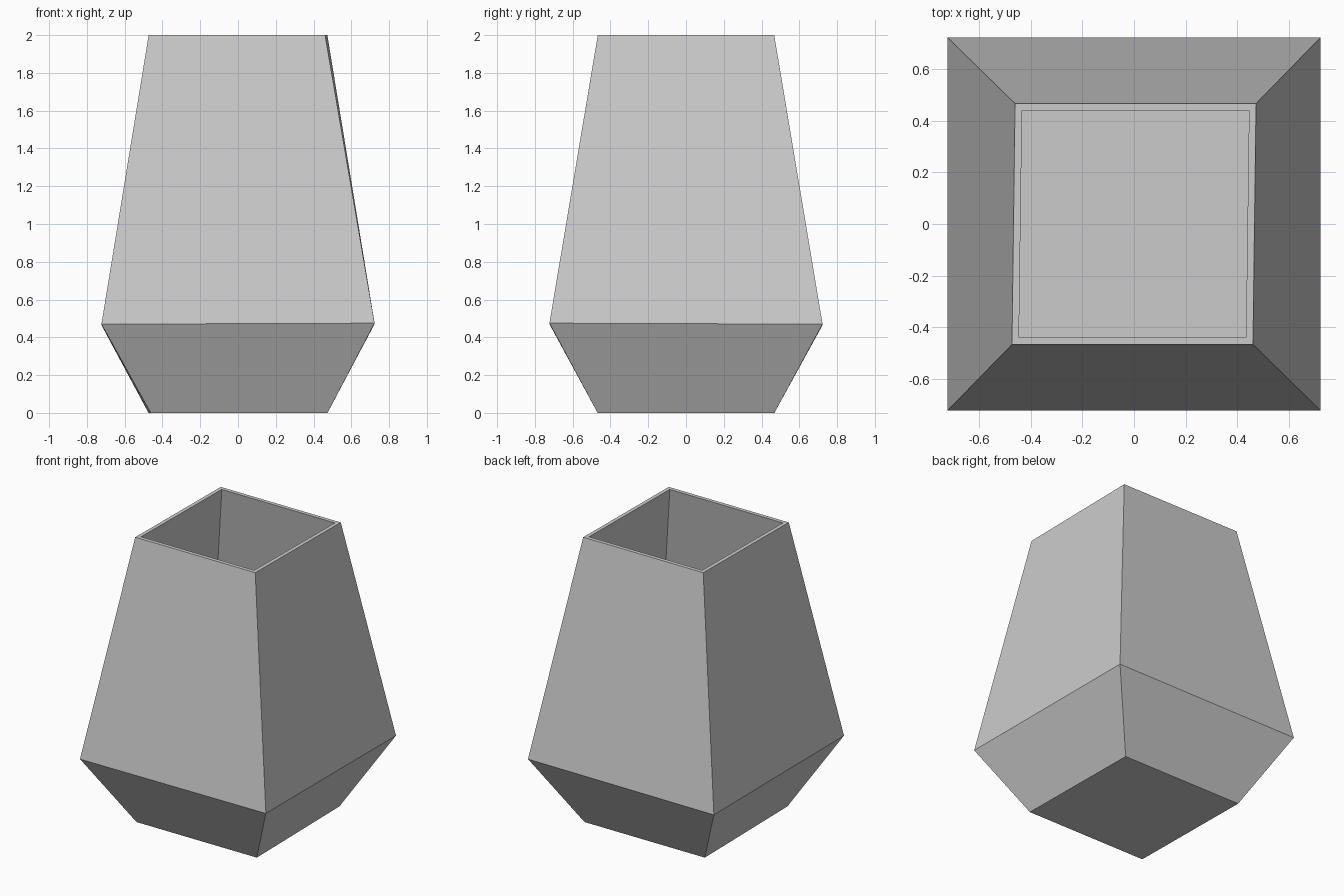
import bpy
import bmesh

cube = bpy.data.objects.get("Cube")
if cube:
    bpy.data.objects.remove(cube, do_unlink=True)

# Plain grey material
grey = bpy.data.materials.new("light grey")
grey.use_nodes = True
colour = (0.6, 0.6, 0.6, 1)
grey.diffuse_color = colour
grey.node_tree.nodes["Principled BSDF"].inputs["Base Color"].default_value = colour

CORNERS = [(-1, -1), (1, -1), (1, 1), (-1, 1)]


def add_ring(bm, half, z, skew=0.0, tilt=0.0):
    """Square ring; skew leans x with y, tilt raises the front right corner."""
    return [bm.verts.new((sx * half + sy * skew, sy * half,
                          z + tilt * (sx - sy) / 2))
            for sx, sy in CORNERS]


bm = bmesh.new()
# Outer wall from the foot up, over the rim, then the inner wall down
rings = [
    add_ring(bm, 0.468, 0.0, skew=-0.006),
    add_ring(bm, 0.723, 0.47, tilt=0.005),
    add_ring(bm, 0.467, 2.0, skew=0.006),
    add_ring(bm, 0.44, 2.0, skew=0.006),
    add_ring(bm, 0.695, 0.474, tilt=0.005),
    add_ring(bm, 0.452, 0.026, skew=-0.006),
]
for low, high in zip(rings, rings[1:]):
    for i in range(4):
        j = (i + 1) % 4
        bm.faces.new((low[i], low[j], high[j], high[i]))

# Underside and inner floor
bm.faces.new(rings[0][::-1])
bm.faces.new(rings[-1])
bmesh.ops.recalc_face_normals(bm, faces=bm.faces[:])

mesh = bpy.data.meshes.new("square_vase")
bm.to_mesh(mesh)
bm.free()
mesh.materials.append(grey)
vase = bpy.data.objects.new("square_vase", mesh)
bpy.context.collection.objects.link(vase)
